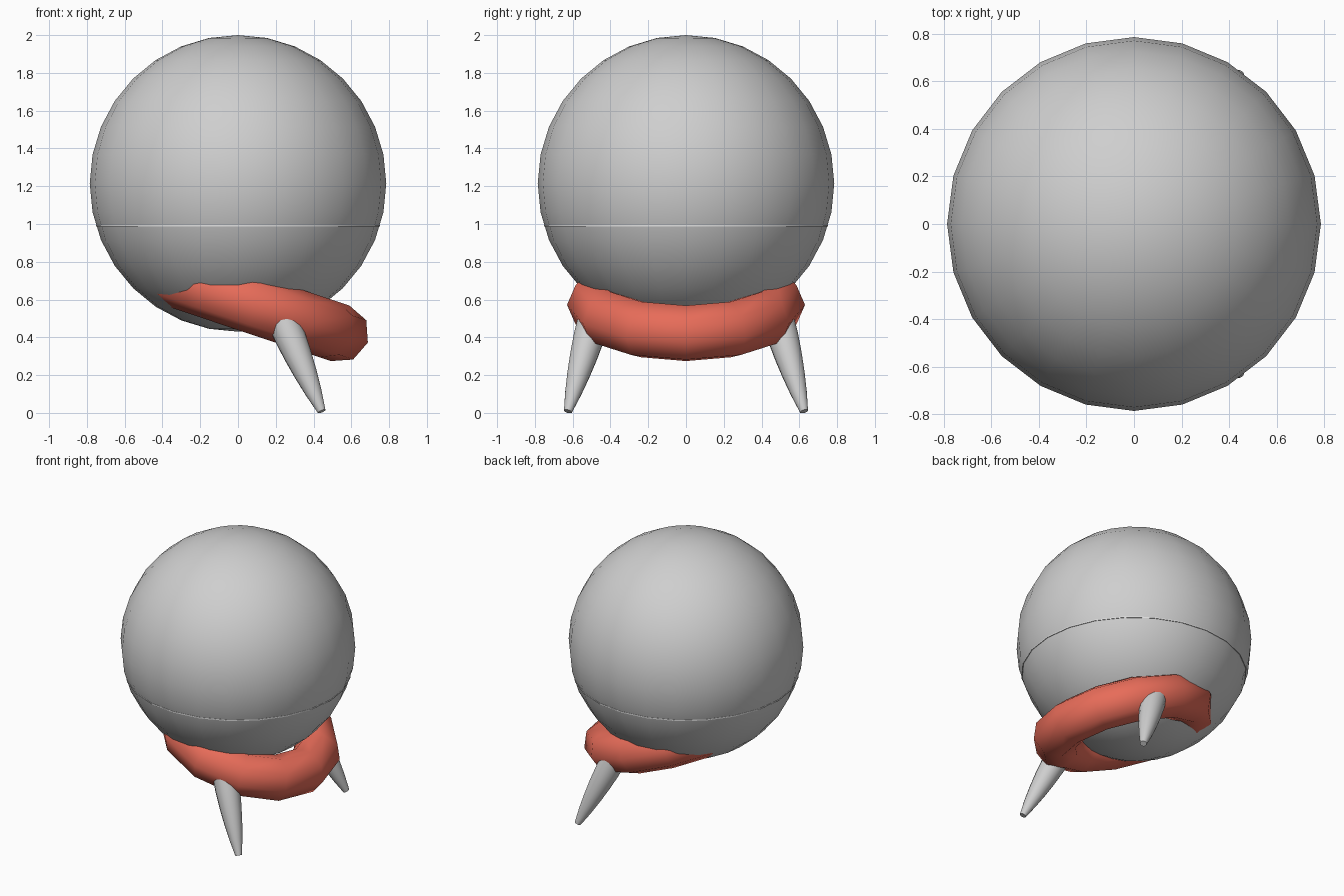
import bpy
import math
from mathutils import Vector

cube = bpy.data.objects.get("Cube")
if cube:
    bpy.data.objects.remove(cube)


def material(name, rgb):
    m = bpy.data.materials.new(name)
    m.use_nodes = True
    m.diffuse_color = (*rgb, 1)
    m.node_tree.nodes["Principled BSDF"].inputs["Base Color"].default_value = (*rgb, 1)
    return m


GREY = material("pale_grey", (0.62, 0.62, 0.62))
WHITE = material("light_grey", (0.75, 0.75, 0.75))
RED = material("coral_red", (0.8, 0.15, 0.1))


def finish(name, mat, angle=60):
    obj = bpy.context.object
    obj.name = name
    obj.data.materials.append(mat)
    bpy.ops.object.shade_smooth_by_angle(angle=math.radians(angle))
    return obj


def ball(name, radius, centre, mat):
    bpy.ops.mesh.primitive_uv_sphere_add(segments=24, ring_count=16,
                                         radius=radius, location=centre)
    return finish(name, mat)


# Globe: outer shell, inner ball and the thin seam around its lower half
CENTRE = Vector((0, 0, 1.215))
ball("globe_shell", 0.785, CENTRE, GREY)
ball("globe_inner", 0.765, CENTRE, GREY)
bpy.ops.mesh.primitive_cylinder_add(vertices=24, radius=0.752, depth=0.008,
                                    location=(0, 0, 0.992))
finish("globe_seam", WHITE)

# Tilted support ring, sunk into the globe on one side
bpy.ops.mesh.primitive_torus_add(major_segments=12, minor_segments=8,
                                 major_radius=0.475, minor_radius=0.155,
                                 location=(0.09, 0, 0.572),
                                 rotation=(0, math.radians(18.5), 0))
finish("support_ring", RED)


# Bulging tapered legs turned from a profile along the leg axis
def leg(name, side):
    foot = Vector((0.443, side * 0.625, 0.008))
    top = Vector((0.235, side * 0.486, 0.5))
    axis = top - foot
    turn = axis.to_track_quat('Z', 'Y')
    radii = [0.022, 0.044, 0.061, 0.074, 0.083, 0.086]
    sides = 16
    verts, faces = [], []
    for i, r in enumerate(radii):
        h = axis.length * i / (len(radii) - 1)
        for k in range(sides):
            a = 2 * math.pi * k / sides
            verts.append(foot + turn @ Vector((r * math.cos(a), r * math.sin(a), h)))
    for i in range(len(radii) - 1):
        for k in range(sides):
            a, b = i * sides + k, i * sides + (k + 1) % sides
            faces.append((a, b, b + sides, a + sides))
    last = (len(radii) - 1) * sides
    faces.append(tuple(reversed(range(sides))))
    faces.append(tuple(range(last, last + sides)))
    mesh = bpy.data.meshes.new(name)
    mesh.from_pydata(verts, [], faces)
    obj = bpy.data.objects.new(name, mesh)
    bpy.context.collection.objects.link(obj)
    bpy.ops.object.select_all(action='DESELECT')
    obj.select_set(True)
    bpy.context.view_layer.objects.active = obj
    finish(name, GREY, 40)


leg("front_leg", -1)
leg("back_leg", 1)
